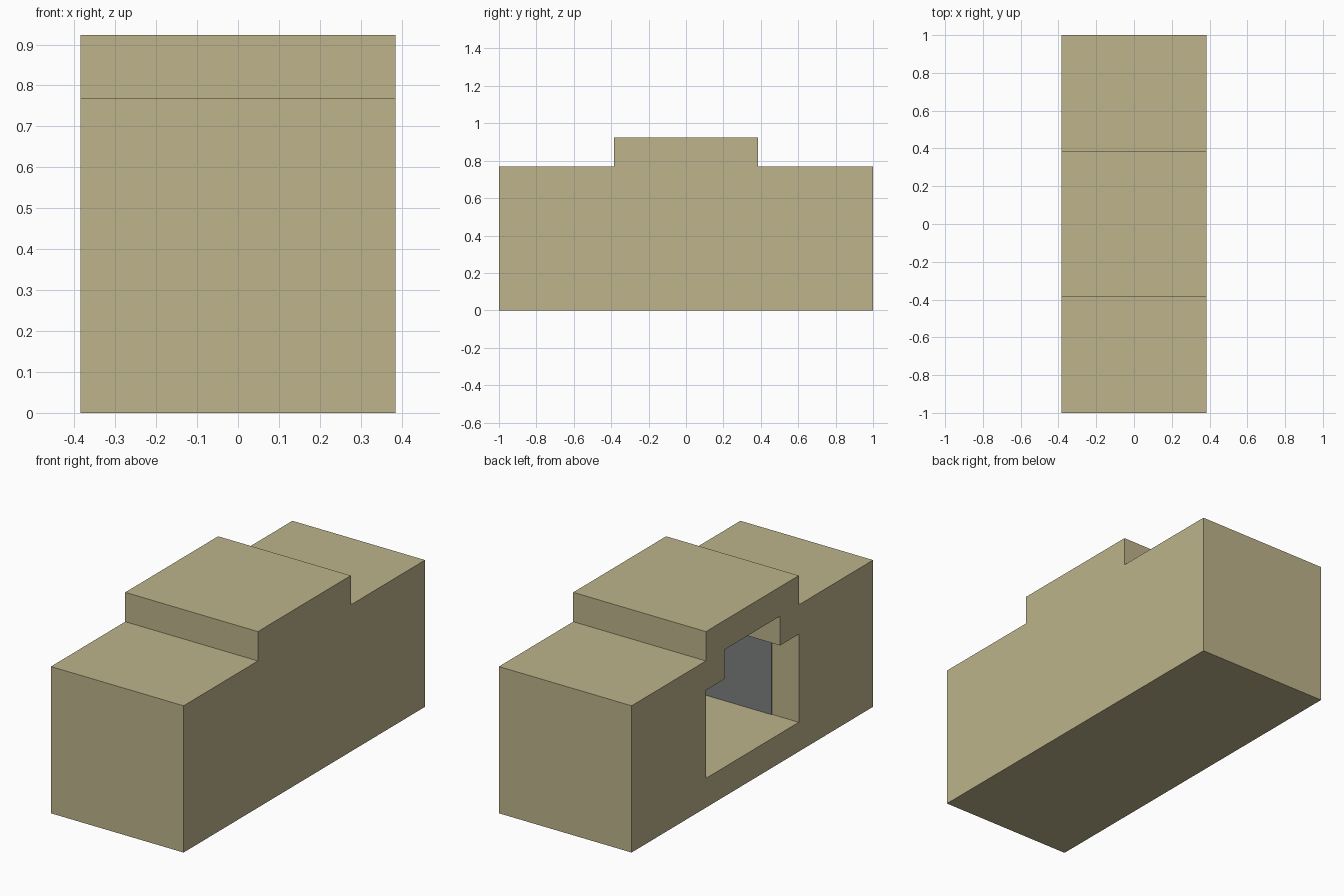
import bpy, bmesh

if "Cube" in bpy.data.objects:
    bpy.data.objects.remove(bpy.data.objects["Cube"])

U = 2 / 26  # grid unit of the block


def material(name, rgb):
    m = bpy.data.materials.new(name)
    m.use_nodes = True
    m.diffuse_color = (*rgb, 1)
    m.node_tree.nodes["Principled BSDF"].inputs["Base Color"].default_value = (*rgb, 1)
    return m


sand = material("sand_beige", (0.51, 0.455, 0.26))
grey = material("stone_grey", (0.205, 0.22, 0.212))


def prism(name, half_profile, x0, x1, mat):
    """Extrude a profile mirrored about y = 0 along x; all sizes in units."""
    outline = half_profile + [(-y, z) for y, z in reversed(half_profile)]
    bm = bmesh.new()
    base = bm.faces.new([bm.verts.new((x0 * U, y * U, z * U)) for y, z in outline])
    moved = bmesh.ops.extrude_face_region(bm, geom=[base])["geom"]
    verts = [v for v in moved if isinstance(v, bmesh.types.BMVert)]
    bmesh.ops.translate(bm, verts=verts, vec=((x1 - x0) * U, 0, 0))
    bmesh.ops.recalc_face_normals(bm, faces=bm.faces)
    mesh = bpy.data.meshes.new(name)
    bm.to_mesh(mesh)
    bm.free()
    mesh.materials.append(mat)
    obj = bpy.data.objects.new(name, mesh)
    bpy.context.collection.objects.link(obj)
    return obj


# Stepped block with a raised middle
body = prism("body", [(13, 0), (13, 10), (5, 10), (5, 12)], -5, 5, sand)

# Stepped alcove opening on one long side
cutter = prism("alcove_cutter", [(5, 2), (5, 8), (3, 8), (3, 10)], -6, 3, sand)
cutter.hide_render = True
cut = body.modifiers.new("alcove", "BOOLEAN")
cut.operation = "DIFFERENCE"
cut.solver = "EXACT"
cut.object = cutter
bpy.context.view_layer.objects.active = body
bpy.ops.object.modifier_apply(modifier=cut.name)
bpy.data.objects.remove(cutter)

# Grey panels lining the alcove's side walls behind the opening's rim
for name, side in (("back_panel", 1), ("front_panel", -1)):
    bpy.ops.mesh.primitive_cube_add(size=1, location=(0, side * (5 * U - 0.002), 5 * U))
    panel = bpy.context.object
    panel.name = name
    panel.scale = (6 * U, 0.004, 6 * U)
    panel.data.materials.append(grey)
